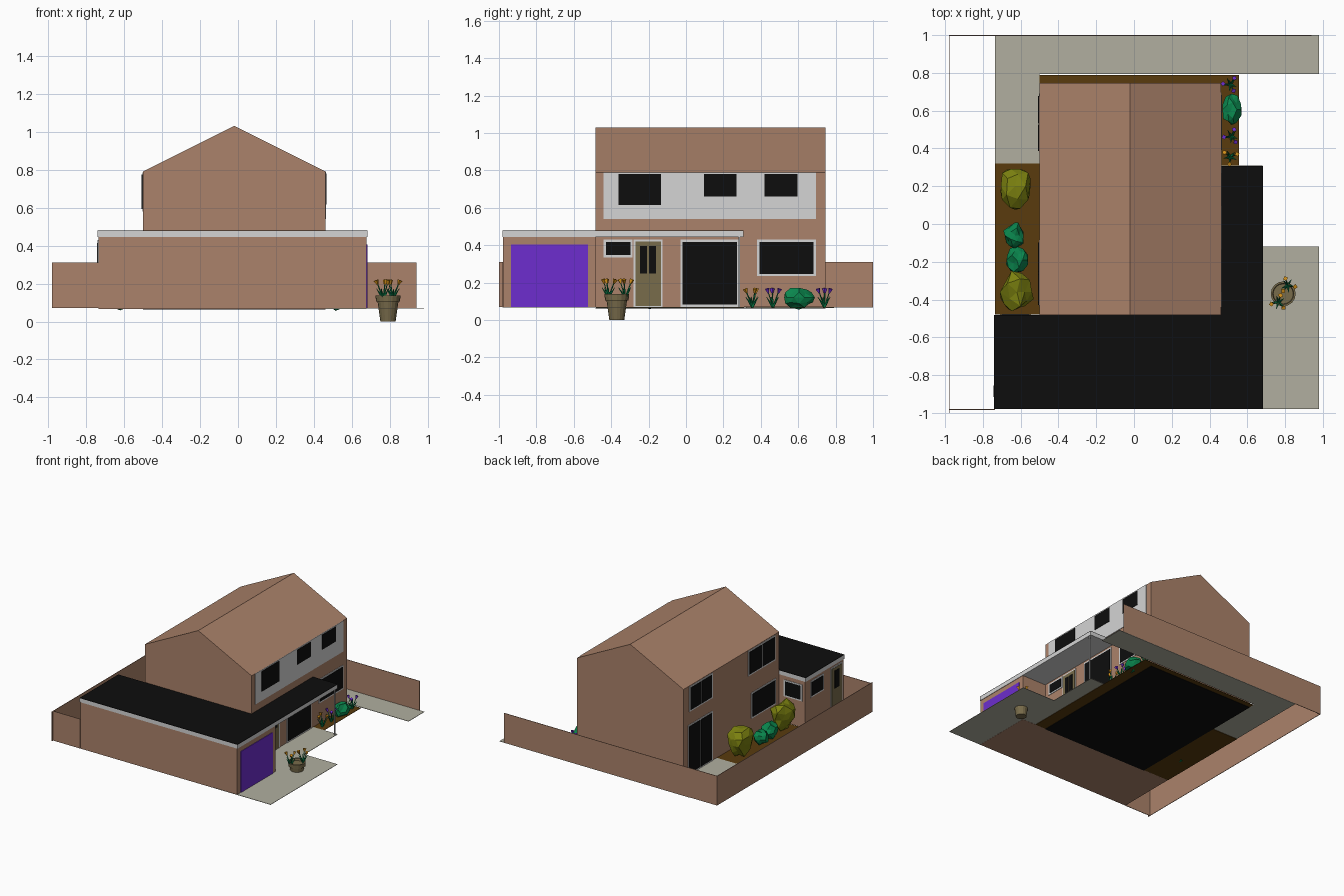
import bpy, bmesh, math, random
from mathutils import Vector, Matrix

if "Cube" in bpy.data.objects:
    bpy.data.objects.remove(bpy.data.objects["Cube"])

random.seed(4)


def material(name, rgb):
    m = bpy.data.materials.new(name)
    m.diffuse_color = (*rgb, 1)
    m.use_nodes = True
    m.node_tree.nodes["Principled BSDF"].inputs["Base Color"].default_value = m.diffuse_color
    return m


BRICK = material("brick", (0.41, 0.225, 0.145))
WHITE = material("white_paint", (0.66, 0.66, 0.66))
BLACK = material("black", (0.004, 0.004, 0.004))
PURPLE = material("purple", (0.155, 0.027, 0.62))
PAVING = material("paving", (0.44, 0.43, 0.35))
SOIL = material("soil", (0.10, 0.043, 0.004))
OLIVE = material("olive_brown", (0.19, 0.15, 0.07))
GREEN = material("leaf_green", (0.003, 0.24, 0.075))
LIME = material("yellow_green", (0.20, 0.22, 0.005))
ORANGE = material("orange_petals", (0.65, 0.28, 0.01))

G = 0.07                                   # ground level


def finish(name, bm, mats):
    bmesh.ops.recalc_face_normals(bm, faces=bm.faces)
    me = bpy.data.meshes.new(name)
    bm.to_mesh(me)
    bm.free()
    for m in mats:
        me.materials.append(m)
    ob = bpy.data.objects.new(name, me)
    bpy.context.collection.objects.link(ob)
    return ob


def prism(name, pts, a, b, mat, axis="z"):
    """Extrude an outline from a to b; axis z uses (x, y), axis y uses (x, z)."""
    bm = bmesh.new()
    co = lambda p, t: (p[0], p[1], t) if axis == "z" else (p[0], t, p[1])
    face = bm.faces.new([bm.verts.new(co(p, a)) for p in pts])
    new = bmesh.ops.extrude_face_region(bm, geom=[face])["geom"]
    move = Vector(co((0, 0), b - a))
    bmesh.ops.translate(bm, vec=move, verts=[v for v in new if isinstance(v, bmesh.types.BMVert)])
    return finish(name, bm, [mat])


def box(name, x0, x1, y0, y1, z0, z1, mat):
    return prism(name, [(x0, y0), (x1, y0), (x1, y1), (x0, y1)], z0, z1, mat)


def plate(name, side, u0, u1, z0, z1, mat, d=0.004):
    """Thin plate on a wall; side = (axis, wall position, outward sign)."""
    axis, pos, s = side
    w = sorted((pos, pos + s * d))
    if axis == "x":
        return box(name, *w, u0, u1, z0, z1, mat)
    return box(name, u0, u1, *w, z0, z1, mat)


def window(name, side, u0, u1, z0, z1, panes=1, f=0.012):
    plate(name + "_frame", side, u0, u1, z0, z1, WHITE)
    step = (u1 - u0 - f) / panes
    for i in range(panes):
        a = u0 + f + i * step
        plate(f"{name}_glass_{i + 1}", side, a, a + step - f, z0 + f, z1 - f, BLACK, 0.007)


# ground: soil bed with paving laid over it
prism("soil_bed", [(-0.735, -0.48), (0.555, -0.48), (0.555, 0.79), (-0.5, 0.79),
                   (-0.5, 0.32), (-0.735, 0.32)], G - 0.005, G - 0.002, SOIL)
prism("front_paving", [(0.46, -0.98), (0.98, -0.98), (0.98, -0.12), (0.68, -0.12),
                       (0.68, 0.31), (0.46, 0.31)], G - 0.002, G + 0.001, PAVING)
prism("back_paving", [(-0.735, 0.32), (-0.5, 0.32), (-0.5, 0.795), (0.98, 0.795),
                      (0.98, 1.0), (-0.735, 1.0)], G - 0.002, G + 0.001, PAVING)

# garden walls
box("back_garden_wall", -0.98, 0.94, 0.996, 1.0, G, 0.31, BRICK)
box("side_garden_wall", -0.98, -0.976, -1.0, 1.0, G, 0.31, BRICK)
box("front_garden_wall", -0.98, -0.735, -0.984, -0.98, G, 0.31, BRICK)

# house with pitched roof
prism("house", [(-0.5, G), (0.46, G), (0.46, 0.79), (-0.02, 1.03), (-0.5, 0.79)],
      -0.483, 0.747, BRICK, "y")
box("house_floor", -0.5, 0.46, -0.483, 0.747, G - 0.008, G - 0.005, BLACK)

# garage and the flat roof that wraps round as a porch
box("garage", -0.735, 0.678, -0.978, -0.483, G - 0.003, 0.446, BRICK)
ROOF = [(-0.74, -0.98), (0.682, -0.98), (0.682, 0.308), (0.46, 0.308), (0.46, -0.483), (-0.74, -0.483)]
prism("roof_fascia", ROOF, 0.445, 0.477, WHITE)
prism("flat_roof", ROOF, 0.477, 0.48, BLACK)
box("porch_post", 0.666, 0.674, 0.282, 0.29, G, 0.446, WHITE)

RIGHT = ("x", 0.46, 1)
LEFT = ("x", -0.5, -1)
GAR_RIGHT = ("x", 0.678, 1)
GAR_LEFT = ("x", -0.735, -1)
GAR_BACK = ("y", -0.483, 1)

# right side: cladding, upper windows, porch openings
plate("cladding", RIGHT, -0.44, 0.695, 0.54, 0.79, WHITE)
for i, (a, b, z) in enumerate([(-0.36, -0.135, 0.615), (0.095, 0.27, 0.66), (0.42, 0.595, 0.66)]):
    plate(f"upper_window_{i + 1}", RIGHT, a, b, z, 0.78, BLACK, 0.007)
window("porch_window", RIGHT, -0.44, -0.285, 0.335, 0.43)
window("patio_door", RIGHT, -0.03, 0.285, G, 0.43)
window("living_window", RIGHT, 0.38, 0.695, 0.235, 0.43)
plate("front_door_frame", RIGHT, -0.28, -0.125, G, 0.43, WHITE)
plate("front_door", RIGHT, -0.27, -0.135, G + 0.005, 0.42, OLIVE, 0.006)
for a in (-0.245, -0.197):
    plate("front_door_glass", RIGHT, a, a + 0.037, 0.25, 0.395, BLACK, 0.008)
plate("garage_door", GAR_RIGHT, -0.935, -0.525, G, 0.405, PURPLE)

# left side openings
window("left_upper_window_1", LEFT, 0.375, 0.675, 0.58, 0.785, 2)
window("left_upper_window_2", LEFT, -0.43, -0.085, 0.58, 0.785, 2)
window("left_garden_door", LEFT, 0.375, 0.69, G, 0.475, 2)
window("left_lower_window", LEFT, -0.44, -0.125, 0.22, 0.43)
window("garage_back_window", GAR_BACK, -0.71, -0.545, 0.28, 0.415)
window("garage_side_window", GAR_LEFT, -0.72, -0.55, 0.29, 0.425)
plate("garage_side_door_frame", GAR_LEFT, -0.96, -0.81, G, 0.43, WHITE)
plate("garage_side_door", GAR_LEFT, -0.95, -0.82, G + 0.005, 0.42, OLIVE, 0.006)
plate("garage_side_door_glass", GAR_LEFT, -0.915, -0.855, 0.25, 0.395, BLACK, 0.008)


# plants
def shrub(name, x, y, rx, ry, z0, z1, mat, flare=0.0):
    bm = bmesh.new()
    bmesh.ops.create_icosphere(bm, subdivisions=2, radius=1)
    h = (z1 - z0) / 2
    for v in bm.verts:
        k = random.uniform(0.72, 1.08)
        w = 1 + flare * v.co.z                   # wider towards the top
        v.co = (x + v.co.x * k * w * rx, y + v.co.y * k * w * ry, z0 + h + v.co.z * k * h)
    finish(name, bm, [mat])


shrub("tall_shrub_1", -0.63, 0.2, 0.085, 0.12, G - 0.01, 0.32, LIME, 0.25)
shrub("tall_shrub_2", -0.62, -0.36, 0.09, 0.115, G - 0.01, 0.31, LIME, 0.25)
shrub("low_shrub_1", -0.63, -0.06, 0.06, 0.075, G - 0.01, 0.2, GREEN)
shrub("low_shrub_2", -0.62, -0.19, 0.06, 0.075, G - 0.01, 0.2, GREEN)
shrub("low_shrub_3", 0.515, 0.605, 0.055, 0.09, G - 0.01, 0.18, GREEN)


def spike(bm, base, direction, length, r0, r1, index):
    q = Vector(direction).normalized()
    m = (Matrix.Translation(Vector(base) + q * length / 2)
         @ q.to_track_quat("Z", "Y").to_matrix().to_4x4())
    before = set(bm.faces)
    bmesh.ops.create_cone(bm, cap_ends=True, segments=4, radius1=r0, radius2=r1,
                          depth=length, matrix=m)
    for f in set(bm.faces) - before:
        f.material_index = index


def flower(name, x, y, z, petals):
    bm = bmesh.new()
    for i in range(5):                           # leaves
        a = i * math.tau / 5 + x * 9
        spike(bm, (x, y, z), (math.cos(a), math.sin(a), 1.5), 0.065, 0.008, 0.001, 0)
    for i in range(3):                           # stems with blossoms
        a = i * math.tau / 3 + y * 7
        d = Vector((math.cos(a) * 0.4, math.sin(a) * 0.4, 1)).normalized()
        spike(bm, (x, y, z), d, 0.09, 0.004, 0.003, 0)
        spike(bm, Vector((x, y, z)) + d * 0.08, d, 0.025, 0.005, 0.014, 1)
    finish(name, bm, [GREEN, petals])


flower("bed_flower_1", 0.51, 0.355, G, ORANGE)
flower("bed_flower_2", 0.515, 0.465, G, PURPLE)
flower("bed_flower_3", 0.51, 0.74, G, PURPLE)
flower("pot_flower_1", 0.815, -0.325, 0.12, ORANGE)
flower("pot_flower_2", 0.765, -0.415, 0.12, ORANGE)

# plant pot: lathe profile with a rim
bm = bmesh.new()
profile = [(0, 0), (0.04, 0), (0.055, 0.105), (0.063, 0.105), (0.066, 0.138), (0.056, 0.138), (0.053, 0.12), (0, 0.12)]
vs = [bm.verts.new((r, 0, z)) for r, z in profile]
edges = [bm.edges.new(p) for p in zip(vs, vs[1:])]
bmesh.ops.spin(bm, geom=vs + edges, cent=(0, 0, 0), axis=(0, 0, 1), angle=math.tau, steps=16)
bmesh.ops.remove_doubles(bm, verts=bm.verts, dist=0.0005)
pot = finish("plant_pot", bm, [OLIVE])
pot.location = (0.79, -0.37, 0)
